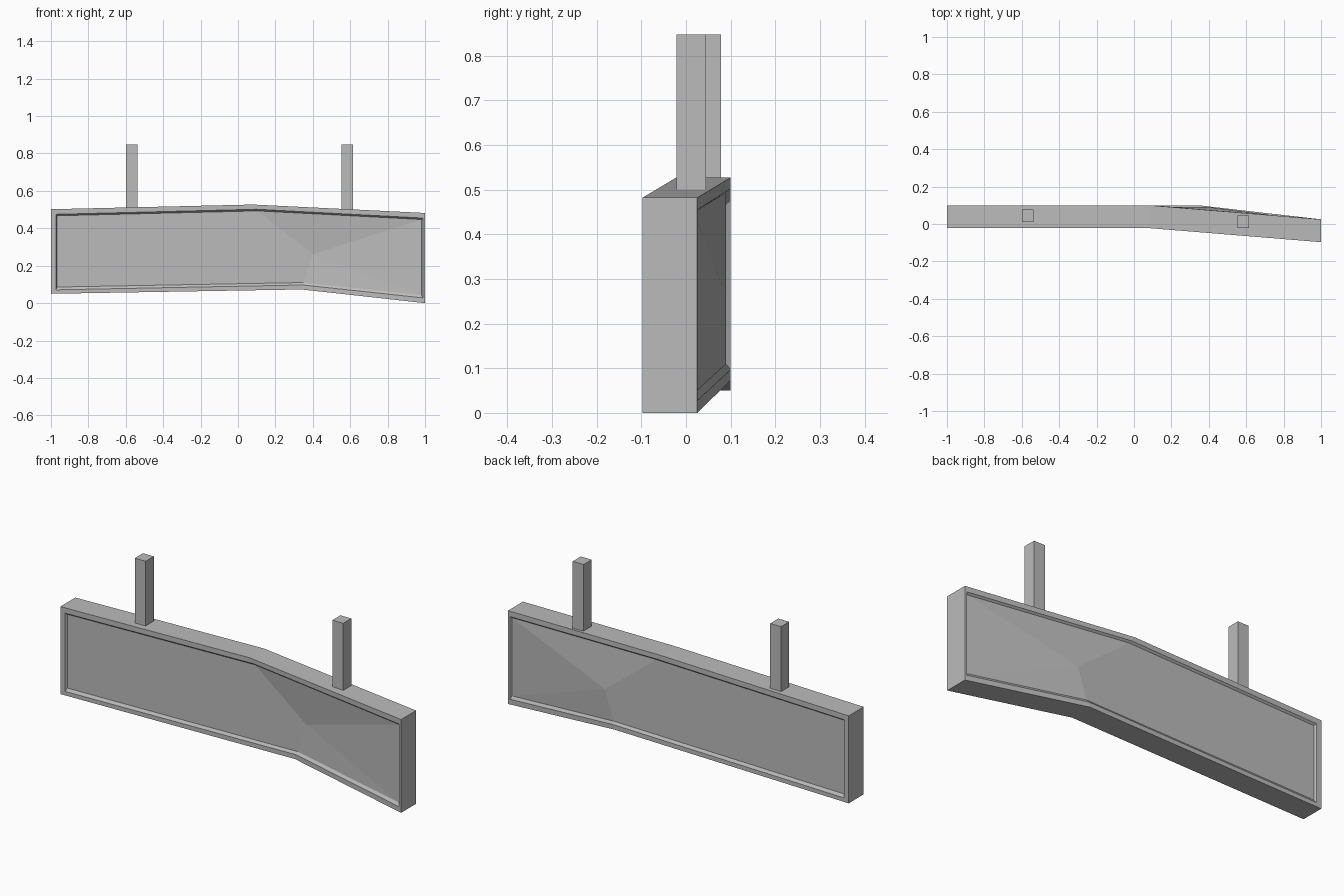
import bpy
import bmesh

if "Cube" in bpy.data.objects:
    bpy.data.objects.remove(bpy.data.objects["Cube"], do_unlink=True)

grey = bpy.data.materials.new("plain_grey")
grey.use_nodes = True
COLOUR = (0.5, 0.5, 0.5, 1)
grey.diffuse_color = COLOUR
grey.node_tree.nodes["Principled BSDF"].inputs["Base Color"].default_value = COLOUR


def finish(name, bm):
    bmesh.ops.recalc_face_normals(bm, faces=bm.faces)
    mesh = bpy.data.meshes.new(name)
    bm.to_mesh(mesh)
    bm.free()
    mesh.materials.append(grey)
    bpy.context.collection.objects.link(bpy.data.objects.new(name, mesh))


# Outlines (x, z): low left, low bend, low right, high right, high bend, high left
OUTER = [(-1, .05), (.34, .073), (1, 0), (1, .482), (.08, .527), (-1, .502)]
RIM = [(-.973, .071), (.345, .097), (.988, .028), (.988, .455), (.1, .502), (-.973, .475)]
PANEL = [(-.967, .086), (.35, .11), (.982, .043), (.982, .447), (.105, .493), (-.967, .467)]
PEAK = (.4, .262)
RIGHT_CORNERS = (2, 3)
SWING = -.075


def ring(bm, outline, y):
    """Outline at depth y, with its right end swung forward."""
    return [bm.verts.new((x, y + (SWING * x if i in RIGHT_CORNERS else 0), z))
            for i, (x, z) in enumerate(outline)]


def bridge(bm, a, b):
    for i in range(len(a)):
        j = (i + 1) % len(a)
        bm.faces.new((a[i], a[j], b[j], b[i]))


def sunk_face(bm, y, inward):
    """Rim, sloped ledge and creased panel of one side."""
    outer = ring(bm, OUTER, y)
    rim = ring(bm, RIM, y)
    panel = ring(bm, PANEL, y + inward)
    bridge(bm, outer, rim)
    bridge(bm, rim, panel)
    peak = bm.verts.new((PEAK[0], y + inward, PEAK[1]))
    low_left, low_bend, low_right, high_right, high_bend, high_left = panel
    bm.faces.new((low_left, low_bend, peak, high_bend, high_left))
    for a, b in ((low_bend, low_right), (low_right, high_right), (high_right, high_bend)):
        bm.faces.new((a, b, peak))
    return outer


# Bent sign board
board = bmesh.new()
bridge(board, sunk_face(board, -.022, .01), sunk_face(board, .1, -.01))
finish("sign_board", board)

# Hanging posts
BASE, TOP, WIDTH = .48, .847, .062
for name, x, y in (("right_post", -.567, .045), ("left_post", .585, .012)):
    post = bmesh.new()
    bmesh.ops.create_cube(post, size=1)
    bmesh.ops.scale(post, vec=(WIDTH, WIDTH + .004, TOP - BASE), verts=post.verts)
    bmesh.ops.translate(post, vec=(x, y, (TOP + BASE) / 2), verts=post.verts)
    finish(name, post)
